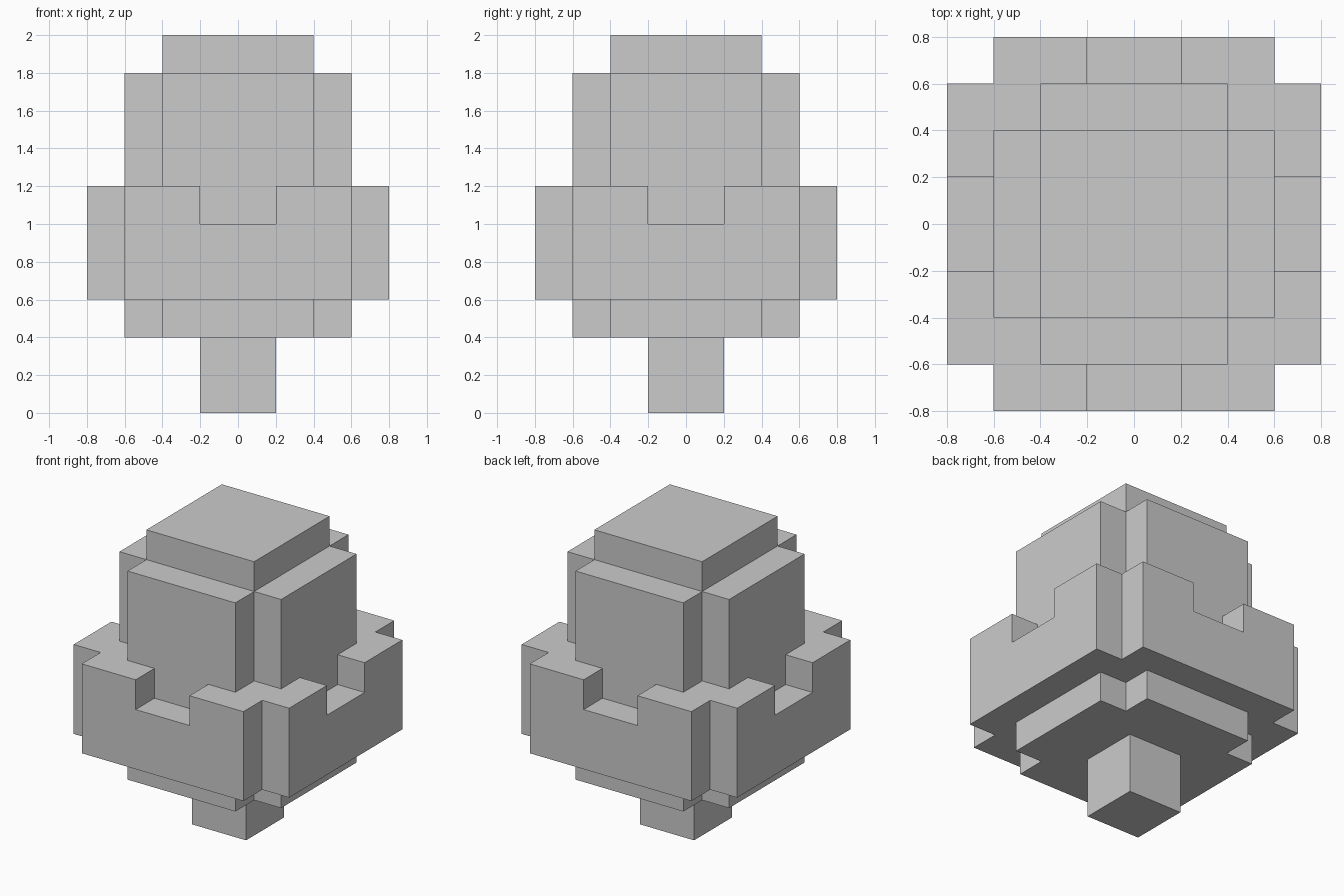
import bpy
import bmesh

if "Cube" in bpy.data.objects:
    bpy.data.objects.remove(bpy.data.objects["Cube"])


def prism(name, outline, z0, z1):
    """Extrude a counter-clockwise XY outline from z0 to z1."""
    bm = bmesh.new()
    base = bm.faces.new([bm.verts.new((x, y, z0)) for x, y in outline])
    top = bmesh.ops.extrude_face_region(bm, geom=[base], use_keep_orig=True)
    verts = [v for v in top["geom"] if isinstance(v, bmesh.types.BMVert)]
    bmesh.ops.translate(bm, verts=verts, vec=(0, 0, z1 - z0))
    bmesh.ops.recalc_face_normals(bm, faces=bm.faces)
    mesh = bpy.data.meshes.new(name)
    bm.to_mesh(mesh)
    bm.free()
    obj = bpy.data.objects.new(name, mesh)
    bpy.context.collection.objects.link(obj)
    return obj


def rect(hx, hy):
    return [(-hx, -hy), (hx, -hy), (hx, hy), (-hx, hy)]


def notched(a, b):
    """Square of half-width a whose corners are cut back to b."""
    quarter = [(a, -b), (a, b), (b, b)]
    points = []
    for _ in range(4):
        points += quarter
        quarter = [(-y, x) for x, y in quarter]
    return points


def combine(target, other, operation):
    """Apply a boolean and discard the helper object."""
    mod = target.modifiers.new(operation.lower(), "BOOLEAN")
    mod.operation = operation
    mod.solver = "EXACT"
    mod.object = other
    bpy.context.view_layer.objects.active = target
    bpy.ops.object.modifier_apply(modifier=mod.name)
    bpy.data.objects.remove(other, do_unlink=True)


# Square trunk
prism("trunk", rect(0.2, 0.2), 0.0, 0.4)

# Wide foliage tier with a notch in the middle of each side
foliage = prism("foliage", notched(0.8, 0.6), 0.6, 1.2)
for hx, hy in ((0.2, 1.0), (1.0, 0.2)):
    combine(foliage, prism("notch_cutter", rect(hx, hy), 1.0, 1.4), "DIFFERENCE")

# Tall foliage core running through the wide tier
combine(foliage, prism("foliage_core", notched(0.6, 0.4), 0.4, 1.8), "UNION")

# Top block
prism("treetop", rect(0.4, 0.4), 1.8, 2.0)
